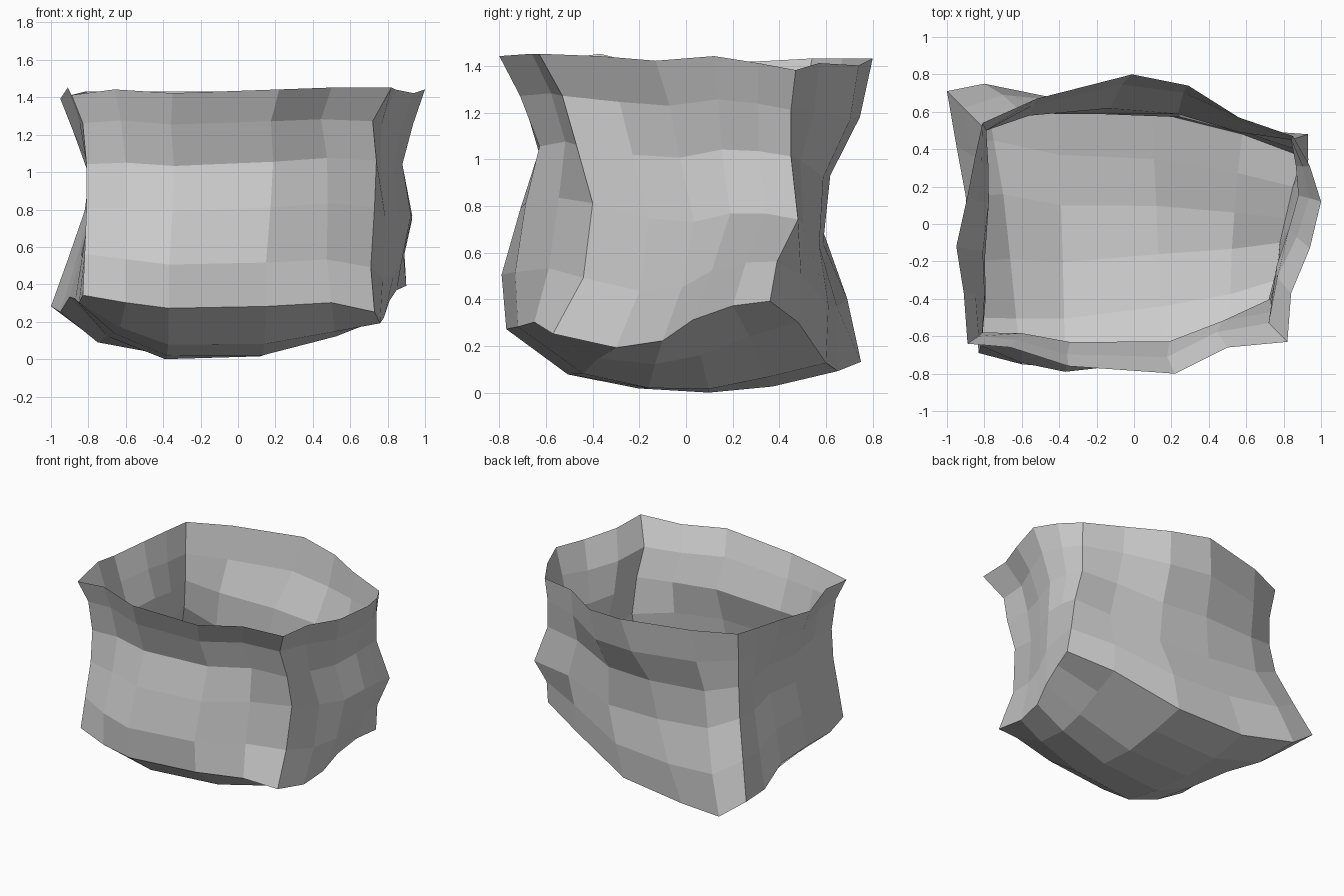
import bpy, bmesh
from math import sin, pi
from mathutils import Vector

STEPS = 5  # faces along each side of every cloth panel

default = bpy.data.objects.get("Cube")
if default:
    bpy.data.objects.remove(default, do_unlink=True)


def points(*coords):
    return [Vector(c) for c in coords]


# Vertical seams at the four corners, from rim to hem
front_left = points((-.89, -.64, 1.4), (-.83, -.6, 1.25), (-.81, -.58, 1.03),
                    (-.81, -.6, .8), (-.82, -.65, .55), (-.83, -.69, .33))
front_right = points((.82, -.63, 1.44), (.72, -.53, 1.26), (.74, -.47, 1.05),
                     (.73, -.4, .8), (.71, -.44, .48), (.73, -.57, .24))
back_right = points((.85, .47, 1.37), (.84, .45, 1.2), (.84, .45, 1),
                    (.93, .48, .73), (.89, .39, .55), (.9, .36, .38))
back_left = points((-.81, .54, 1.42), (-.79, .5, 1.2), (-.79, .5, 1),
                   (-.82, .53, .78), (-.91, .62, .52), (-1, .71, .27))


def edge(seam_a, seam_b, row, inner):
    """Border line from seam to seam through the inner points."""
    return [seam_a[row], *points(*inner), seam_b[row]]


def panel(bm, top, bottom, left, right, push):
    """Fill four border lines with a flat-faced cloth patch."""
    grid = []
    for j in range(STEPS + 1):
        v, row = j / STEPS, []
        for i in range(STEPS + 1):
            u = i / STEPS
            across = left[j].lerp(right[j], u)
            down = top[i].lerp(bottom[i], v)
            flat = top[0].lerp(top[-1], u).lerp(bottom[0].lerp(bottom[-1], u), v)
            row.append(bm.verts.new(across + down - flat + push(i, j)))
        grid.append(row)
    for j in range(STEPS):
        for i in range(STEPS):
            bm.faces.new((grid[j][i], grid[j + 1][i],
                          grid[j + 1][i + 1], grid[j][i + 1]))


def wall_push(out, start, end):
    """Outward bulge per row, blended from the start seam to the end seam."""
    def push(i, j):
        if j in (0, STEPS):
            return Vector()
        u = i / STEPS
        amount = start[j - 1] * (1 - u) + end[j - 1] * u
        return Vector(out) * amount * sin(pi * u)
    return push


# Each wall: seams, rim points, hem points, outward direction, row bulges
walls = [
    (front_left, front_right,
     ((-.66, -.66, 1.43), (-.35, -.76, 1.41), (.22, -.8, 1.43), (.5, -.66, 1.44)),
     ((-.6, -.75, .29), (-.37, -.77, .26), (.15, -.72, .27), (.5, -.65, .29)),
     (0, -1, 0), (0, -.04, .03, .11), (0, -.02, .12, .09)),
    (front_right, back_right,
     ((.84, -.37, 1.43), (.94, -.13, 1.41), (1, .12, 1.43), (.94, .31, 1.4)),
     ((.76, -.3, .18), (.78, -.1, .21), (.81, .03, .3), (.85, .2, .36)),
     (1, 0, 0), (.02, -.01, .03, .05), (.02, -.01, .02, .04)),
    (back_right, back_left,
     ((.56, .57, 1.4), (.29, .74, 1.39), (-.01, .8, 1.42), (-.52, .67, 1.42)),
     ((.58, .48, .29), (.1, .6, .115), (-.42, .65, .08), (-.8, .75, .12)),
     (0, 1, 0), (.02, -.07, -.09, 0), (.02, -.07, -.09, 0)),
    (back_left, front_left,
     ((-.85, .36, 1.41), (-.89, .15, 1.4), (-.95, -.12, 1.38), (-.91, -.37, 1.44)),
     ((-.95, .42, .24), (-.9, .15, .32), (-.87, -.2, .31), (-.85, -.5, .29)),
     (-1, 0, 0), (0, -.04, -.04, -.02), (0, -.04, -.04, -.02)),
]

bm = bmesh.new()
hems = []
for seam_a, seam_b, rim, hem, out, start, end in walls:
    lower = edge(seam_a, seam_b, -1, hem)
    hems.append(lower)
    panel(bm, edge(seam_a, seam_b, 0, rim), lower, seam_a, seam_b,
          wall_push(out, start, end))

# Sagging floor between the four hems, deepest behind the middle
front, right, back, left = hems
sag_across = (0, .55, 1, 1, .75, 0)
sag_along = (0, .106, .15, .17, .08, 0)
panel(bm, front, back[::-1], left[::-1], right,
      lambda i, j: Vector((0, 0, -sag_across[i] * sag_along[j])))

# Weld the seams and rest the lowest point on the ground
bmesh.ops.remove_doubles(bm, verts=bm.verts, dist=.001)
lowest = min(v.co.z for v in bm.verts)
bmesh.ops.translate(bm, verts=bm.verts, vec=(0, 0, -lowest))

mesh = bpy.data.meshes.new("open_cloth_sack")
bm.to_mesh(mesh)
bm.free()
sack = bpy.data.objects.new("open_cloth_sack", mesh)
bpy.context.collection.objects.link(sack)

# Plain grey cloth
grey = bpy.data.materials.new("grey_cloth")
grey.use_nodes = True
color = (.6, .6, .6, 1)
grey.diffuse_color = color
for node in grey.node_tree.nodes:
    if node.type == 'BSDF_PRINCIPLED':
        node.inputs["Base Color"].default_value = color
mesh.materials.append(grey)
